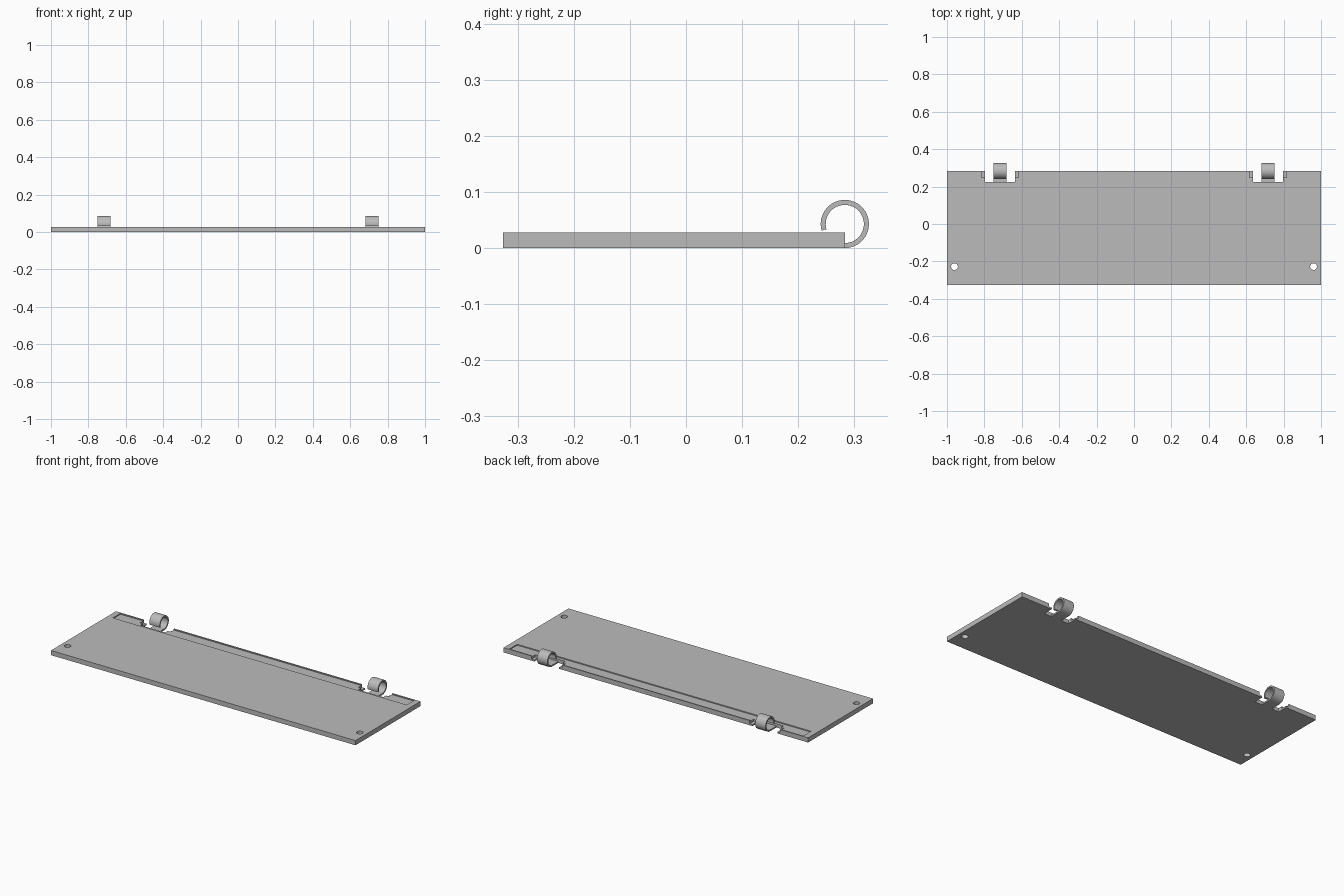
import bpy, bmesh, math
from mathutils import Vector

if "Cube" in bpy.data.objects:
    bpy.data.objects.remove(bpy.data.objects["Cube"])

steel = bpy.data.materials.new("grey_steel")
steel.diffuse_color = (0.5, 0.5, 0.5, 1)
steel.use_nodes = True
steel.node_tree.nodes["Principled BSDF"].inputs["Base Color"].default_value = steel.diffuse_color

T = 0.028          # plate thickness
SHEET = 0.009      # thickness of the curled tongue
BACK = 0.283       # back edge of the plate
HINGE_X = 0.7165   # hinge centre


def finish(name, bm):
    bmesh.ops.recalc_face_normals(bm, faces=bm.faces)
    me = bpy.data.meshes.new(name)
    bm.to_mesh(me)
    bm.free()
    ob = bpy.data.objects.new(name, me)
    bpy.context.collection.objects.link(ob)
    me.materials.append(steel)
    return ob


def box(name, x0, x1, y0, y1, z0, z1):
    bm = bmesh.new()
    bmesh.ops.create_cube(bm, size=1)
    for v in bm.verts:
        v.co = Vector(((x0 + x1) / 2 + v.co.x * (x1 - x0),
                       (y0 + y1) / 2 + v.co.y * (y1 - y0),
                       (z0 + z1) / 2 + v.co.z * (z1 - z0)))
    return finish(name, bm)


def cut(target, cutter):
    bpy.context.view_layer.objects.active = target
    m = target.modifiers.new("cut", 'BOOLEAN')
    m.operation = 'DIFFERENCE'
    m.solver = 'EXACT'
    m.object = cutter
    bpy.ops.object.modifier_apply(modifier=m.name)
    bpy.data.objects.remove(cutter, do_unlink=True)


def prism(name, pts, x0, x1):
    # closed (y, z) strip made of outer/inner pairs, extruded along x
    bm = bmesh.new()
    rings = [[bm.verts.new((x, *p)) for p in pair for x in (x0, x1)] for pair in pts]
    for a, b in zip(rings, rings[1:]):
        for i, j in ((0, 1), (1, 3), (3, 2), (2, 0)):
            bm.faces.new((a[i], a[j], b[j], b[i]))
    for r in (rings[0], rings[-1]):
        bm.faces.new((r[0], r[1], r[3], r[2]))
    return finish(name, bm)


# main plate
plate = box("plate", -1, 1, -0.326, BACK, 0, T)

# shallow groove along the back edge
cut(plate, box("groove_cutter", -0.965, 0.965, 0.205, 0.276, T - 0.006, T + 0.05))

for s in (-1, 1):
    cx = s * HINGE_X
    # hinge notch, with shallower shoulders on both sides
    cut(plate, box("notch_cutter", cx - 0.081, cx + 0.081, 0.224, 0.4, -0.05, 0.1))
    cut(plate, box("shoulder_cutter", cx - 0.1, cx + 0.1, 0.248, 0.4, SHEET, 0.1))
    # corner hole near the front
    bm = bmesh.new()
    bmesh.ops.create_cone(bm, cap_ends=True, segments=32, radius1=0.018,
                          radius2=0.018, depth=0.2)
    bmesh.ops.translate(bm, verts=bm.verts, vec=(s * 0.96, -0.228, 0))
    cut(plate, finish("hole_cutter", bm))

# curled hinge tongues: flat strip, then an open loop
R = 0.043
for s, side in ((-1, "left"), (1, "right")):
    pts = [((0.222, 0), (0.222, SHEET))]
    for i in range(41):
        a = math.radians(-90 + 286 * i / 40)
        pts.append(tuple((BACK + r * math.cos(a), R + r * math.sin(a))
                         for r in (R, R - SHEET)))
    ob = prism("hinge_curl_" + side, pts, s * HINGE_X - 0.034, s * HINGE_X + 0.034)
    bpy.ops.object.select_all(action='DESELECT')
    ob.select_set(True)
    bpy.context.view_layer.objects.active = ob
    bpy.ops.object.shade_smooth_by_angle(angle=math.radians(30))
